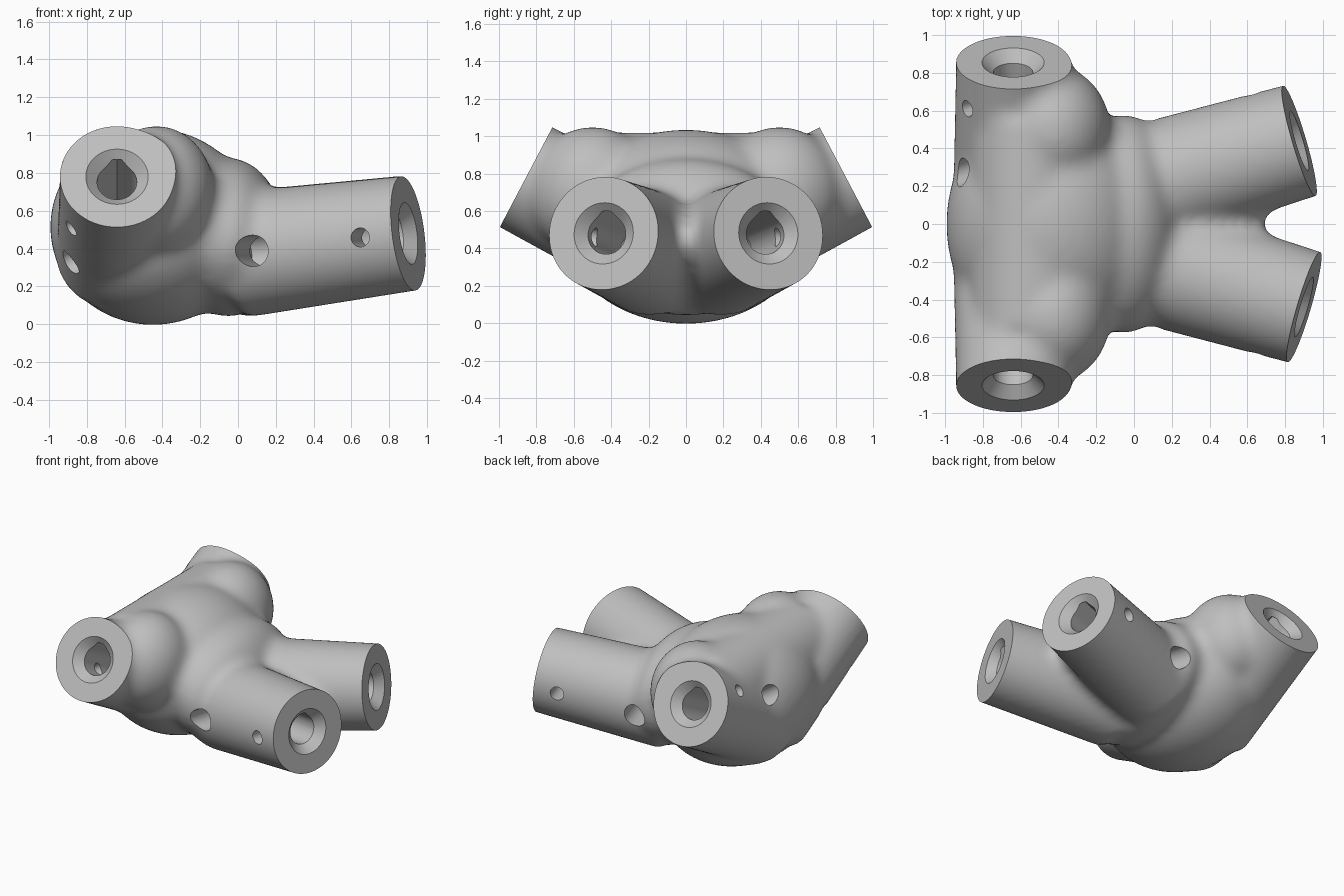
import bpy, bmesh, math
from mathutils import Vector, Matrix

cube = bpy.data.objects.get("Cube")
if cube:
    bpy.data.objects.remove(cube, do_unlink=True)

grey = bpy.data.materials.new("light grey")
grey.use_nodes = True
colour = (0.52, 0.52, 0.52, 1)
grey.diffuse_color = colour
grey.node_tree.nodes["Principled BSDF"].inputs["Base Color"].default_value = colour

CIRCLE = [(math.cos(a), math.sin(a)) for a in (math.tau * i / 48 for i in range(48))]
# Circle with its top drawn out to a right-angled point
TEARDROP = [(math.cos(a), math.sin(a)) for a in
            (math.radians(135 + 270 * i / 36) for i in range(37))] + [(0, math.sqrt(2))]
FILLET = 0.05  # parts start this much too fat, then shrink back to round the joins


def sweep(bm, profile, start, axis, length, r0, r1=None):
    """Closed prism or cone along an axis, with its profile kept upright."""
    z = Vector(axis).normalized()
    x = Vector((0, 0, 1)).cross(z).normalized()
    y = z.cross(x)
    rings = []
    for dist, r in ((0, r0), (length, r1 or r0)):
        rings.append([bm.verts.new(Vector(start) + z * dist + (x * u + y * v) * r)
                      for u, v in profile])
    n = len(profile)
    for i in range(n):
        j = (i + 1) % n
        bm.faces.new((rings[0][i], rings[0][j], rings[1][j], rings[1][i]))
    bm.faces.new(rings[0][::-1])
    bm.faces.new(rings[1])


def blob(bm, centre, radii):
    fat = [r + FILLET for r in radii]
    bmesh.ops.create_uvsphere(bm, u_segments=48, v_segments=24, radius=1,
                              matrix=Matrix.Translation(centre) @ Matrix.Diagonal((*fat, 1)))


def make_object(name, bm):
    bmesh.ops.recalc_face_normals(bm, faces=bm.faces)
    mesh = bpy.data.meshes.new(name)
    bm.to_mesh(mesh)
    bm.free()
    ob = bpy.data.objects.new(name, mesh)
    bpy.context.collection.objects.link(ob)
    return ob


def apply_modifiers(ob):
    graph = bpy.context.evaluated_depsgraph_get()
    mesh = bpy.data.meshes.new_from_object(ob.evaluated_get(graph))
    ob.modifiers.clear()
    ob.data = mesh


# Each socket: face centre, outward axis, bore depth, inner tube radius,
# pin holes (distance in, radius), pin direction
sockets = []
for s, arm_x, near, far in ((-1, 0.90, 0.24, 0.62), (1, 0.875, 0.18, 0.55)):
    axis = Vector((0, s * 0.885, 0.466)).normalized()
    lift = Vector((0, -s * 0.466, 0.885))
    pin = Vector((-0.8, 0, 0)) + lift * 0.6 * s
    sockets.append((Vector((-0.64, s * 0.855, 0.78)), axis, 0.75, 0.32,
                    ((near, 0.045), (far, 0.07)), pin))
    axis = Vector((0.95, s * 0.28, 0.12)).normalized()
    sockets.append((Vector((arm_x, s * 0.44, 0.48)), axis, 0.86, 0.335,
                    ((0.175, 0.05), (0.765, 0.083)), Vector((-0.283, s * 0.959, 0))))

# Rough body: four tubes and the swellings that join them
bm = bmesh.new()
for face, axis, depth, inner, holes, pin in sockets:
    sweep(bm, CIRCLE, face + axis * 0.2, -axis, 1.15, 0.3 + FILLET, inner + FILLET)
blob(bm, (-0.45, 0, 0.515), (0.545, 0.66, 0.52))
blob(bm, (-0.05, 0, 0.46), (0.30, 0.58, 0.42))
sweep(bm, CIRCLE, (-0.55, -0.55, 0.70), (0, 1, 0), 1.1, 0.32 + FILLET)
for s in (-1, 1):
    blob(bm, (-0.43, s * 0.5, 0.70), (0.305, 0.34, 0.35))
body = make_object("joint_body", bm)

# Melt the parts into one skin, shrink it to size and soften it
for stage, iterations in (("merge", 8), ("clean", 14)):
    remesh = body.modifiers.new(stage, "REMESH")
    remesh.mode = "VOXEL"
    remesh.voxel_size = 0.02
    smooth = body.modifiers.new(stage + " soften", "SMOOTH")
    smooth.factor = 0.5
    smooth.iterations = iterations
    if stage == "merge":
        shrink = body.modifiers.new("shrink", "DISPLACE")
        shrink.mid_level = 0
        shrink.strength = -FILLET
apply_modifiers(body)

# Cut the flat tube ends
bm = bmesh.new()
bm.from_mesh(body.data)
for face, axis, depth, inner, holes, pin in sockets:
    cut = bmesh.ops.bisect_plane(bm, geom=bm.verts[:] + bm.edges[:] + bm.faces[:],
                                 plane_co=face, plane_no=axis, clear_outer=True)
    rim = [e for e in cut["geom_cut"] if isinstance(e, bmesh.types.BMEdge)]
    bmesh.ops.holes_fill(bm, edges=rim, sides=0)
bmesh.ops.recalc_face_normals(bm, faces=bm.faces)
bm.to_mesh(body.data)
bm.free()

# Pin holes, countersinks and bores
cutters = []


def cutter(name, *args):
    bm = bmesh.new()
    sweep(bm, *args)
    ob = make_object(name, bm)
    ob.hide_render = True
    cutters.append(ob)
    mod = body.modifiers.new(name, "BOOLEAN")
    mod.operation = "DIFFERENCE"
    mod.solver = "EXACT"
    mod.object = ob


for face, axis, depth, inner, holes, pin in sockets:
    for dist, radius in holes:
        cutter("pin_hole", CIRCLE, face - axis * dist, pin, 0.5, radius)
    cutter("countersink", CIRCLE, face + axis * 0.02, -axis, 0.081, 0.185, 0.104)
    cutter("bore", TEARDROP, face - axis * 0.04, -axis, depth, 0.105)
apply_modifiers(body)
for ob in cutters:
    bpy.data.objects.remove(ob, do_unlink=True)

body.data.materials.clear()
body.data.materials.append(grey)
for poly in body.data.polygons:
    poly.material_index = 0
bpy.ops.object.select_all(action="DESELECT")
body.select_set(True)
bpy.context.view_layer.objects.active = body
bpy.ops.object.shade_smooth_by_angle(angle=math.radians(32))
